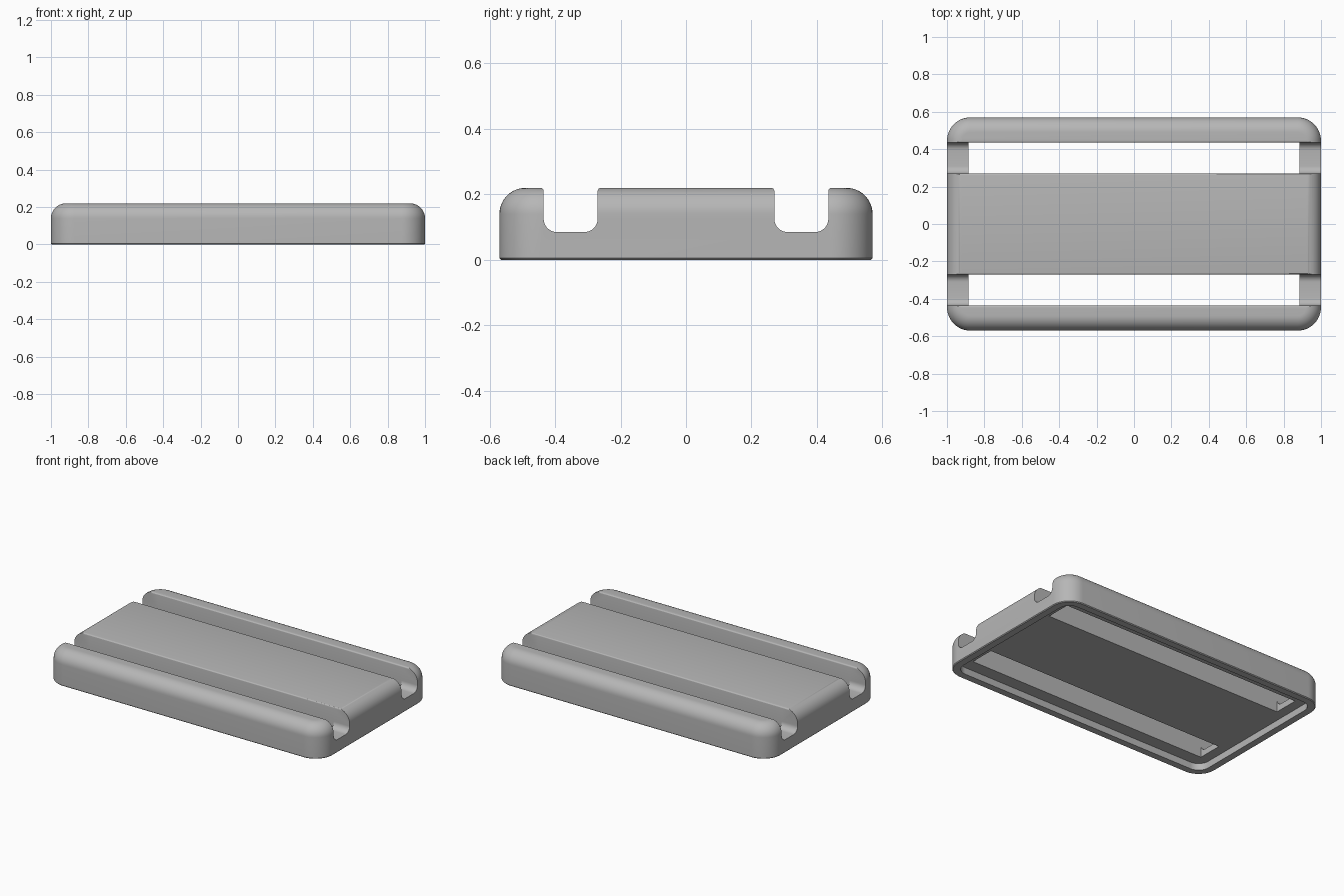
import bpy, bmesh, math

if "Cube" in bpy.data.objects:
    bpy.data.objects.remove(bpy.data.objects["Cube"])

HX, HY, H = 1.0, 0.57, 0.22      # half length, half width, height
CORNER, EDGE = 0.125, 0.08       # plan corner radius, top edge radius
LIP, CEILING = 0.05, 0.045       # underside rim width and recess depth
G0, G1, FLOOR = 0.27, 0.435, 0.085   # groove walls and groove floor
SLOT_X = 0.885                   # half length of the open slots

grey = bpy.data.materials.new("plain grey")
grey.diffuse_color = (0.47, 0.47, 0.47, 1)
grey.use_nodes = True
grey.node_tree.nodes["Principled BSDF"].inputs["Base Color"].default_value = grey.diffuse_color


def arc(cx, cy, r, a0, a1, n):
    return [(cx + r * math.cos(math.radians(a0 + (a1 - a0) * i / n)),
             cy + r * math.sin(math.radians(a0 + (a1 - a0) * i / n)))
            for i in range(n + 1)]


def make_object(name, bm):
    bmesh.ops.recalc_face_normals(bm, faces=bm.faces)
    mesh = bpy.data.meshes.new(name)
    bm.to_mesh(mesh)
    bm.free()
    mesh.materials.append(grey)
    ob = bpy.data.objects.new(name, mesh)
    bpy.context.collection.objects.link(ob)
    return ob


def rounded_outline(inset):
    r = CORNER - inset
    cx, cy = HX - CORNER, HY - CORNER
    pts = []
    for sx, sy, a in ((1, 1, 0), (-1, 1, 90), (-1, -1, 180), (1, -1, 270)):
        pts += arc(sx * cx, sy * cy, r, a, a + 90, 12)
    return pts


def prism(name, profile, half_length):
    """Extrude a y-z profile along x."""
    bm = bmesh.new()
    ends = [[bm.verts.new((x, y, z)) for y, z in profile]
            for x in (-half_length, half_length)]
    n = len(profile)
    for i in range(n):
        j = (i + 1) % n
        bm.faces.new((ends[0][i], ends[0][j], ends[1][j], ends[1][i]))
    for ring in ends:
        bm.faces.new(ring)
    return make_object(name, bm)


# Shell: stacked outlines from the recess ceiling, over the rim, up to the top
levels = [(LIP, CEILING), (LIP, 0), (0.005, 0), (0, 0.005)]
levels += [(EDGE - px, H - EDGE + pz) for px, pz in arc(0, 0, EDGE, 0, 90, 12)]
bm = bmesh.new()
rings = [[bm.verts.new((x, y, z)) for x, y in rounded_outline(d)] for d, z in levels]
for a, b in zip(rings, rings[1:]):
    for i in range(len(a)):
        j = (i + 1) % len(a)
        bm.faces.new((a[i], a[j], b[j], b[i]))
bm.faces.new(rings[0])
bm.faces.new(rings[-1])
body = make_object("slotted_base", bm)

# Groove section: rounded floor corners and softened upper edges
R, S = 0.04, 0.01
half = arc(G1 - R, FLOOR + R, R, -90, 0, 8) + arc(G1 + S, H - S, S, 180, 90, 4)
half.append((G1 + S, H + 0.1))
mid = (G0 + G1) / 2
groove = half + [(2 * mid - y, z) for y, z in reversed(half)]
e = 0.0005
slot = [(G0 - e, -0.1), (G1 + e, -0.1), (G1 + e, H + 0.1), (G0 - e, H + 0.1)]

# Cut both grooves and the through slots below them
cutters = []
for side, s in (("back", 1), ("front", -1)):
    for name, profile, length in (("groove", groove, 1.2), ("slot", slot, SLOT_X)):
        cutter = prism(f"{side}_{name}_cutter", [(s * y, z) for y, z in profile], length)
        cutter.hide_render = True
        cutters.append(cutter)
        mod = body.modifiers.new(cutter.name, 'BOOLEAN')
        mod.operation = 'DIFFERENCE'
        mod.solver = 'EXACT'
        mod.object = cutter

bpy.context.view_layer.update()
evaluated = body.evaluated_get(bpy.context.evaluated_depsgraph_get())
result = bpy.data.meshes.new_from_object(evaluated)
body.modifiers.clear()
body.data = result
for cutter in cutters:
    bpy.data.objects.remove(cutter)

bpy.ops.object.select_all(action='DESELECT')
body.select_set(True)
bpy.context.view_layer.objects.active = body
bpy.ops.object.shade_smooth_by_angle(angle=math.radians(30))
